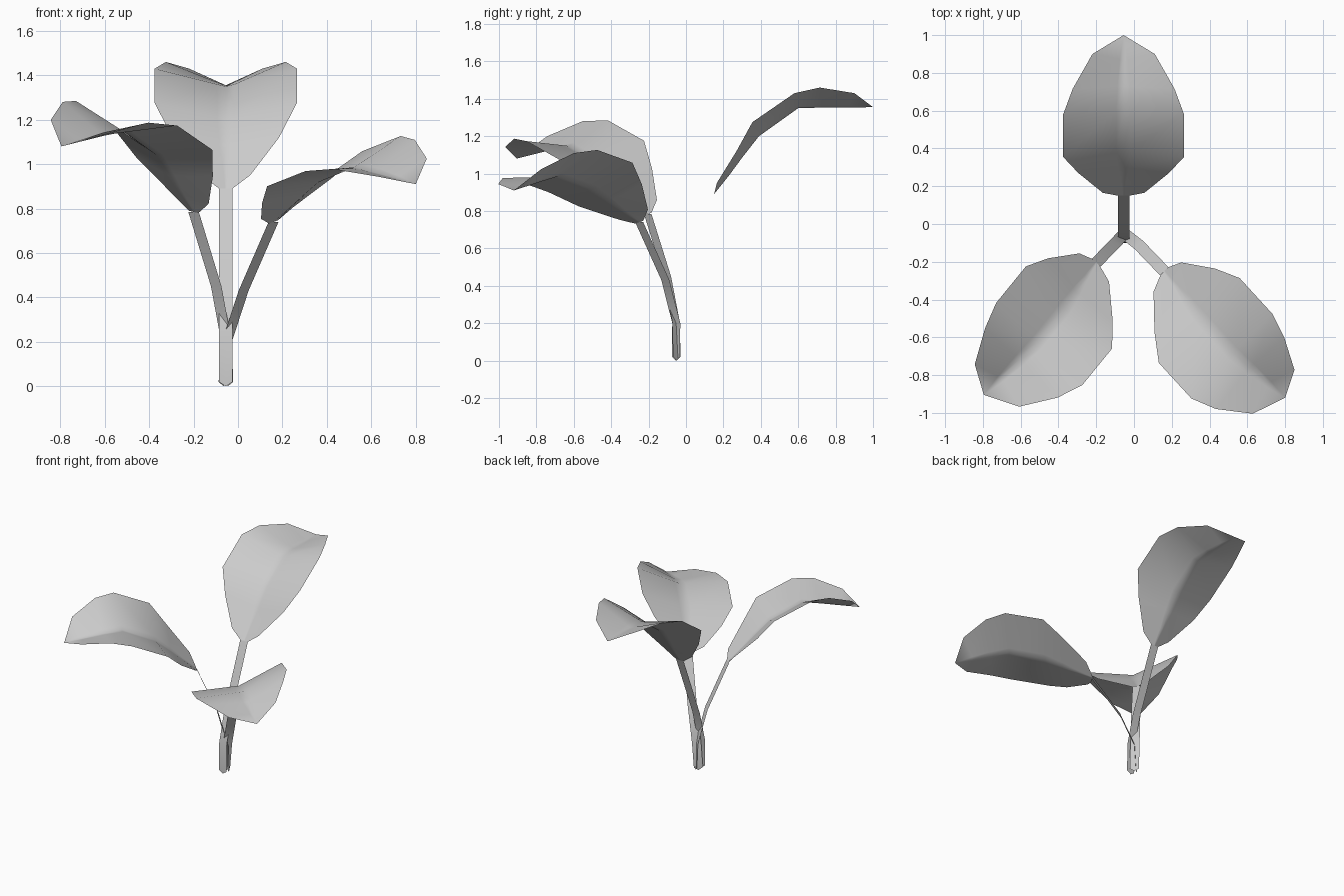
import bpy
from math import radians, atan2, hypot
from mathutils import Matrix, Vector

if "Cube" in bpy.data.objects:
    bpy.data.objects.remove(bpy.data.objects["Cube"])

# Leaf shape: midrib as (run, height), one edge as (half width, run, height)
BASE = Vector((0, 0.15, 0.89))
MIDRIB = [(0.15, 0.89), (0.23, 0.99), (0.30, 1.085), (0.39, 1.20),
          (0.60, 1.35), (0.73, 1.353), (0.87, 1.354)]
EDGE = [(0.03, 0.15, 0.89), (0.11, 0.165, 0.95), (0.24, 0.27, 1.12),
        (0.32, 0.355, 1.275), (0.32, 0.58, 1.43), (0.27, 0.715, 1.46),
        (0.165, 0.90, 1.43)]
COLUMNS = (-1, -0.12, 0, 0.12, 1)   # close inner columns keep the fold crisp
TIP = Vector((0, 1.0, 1.355))
CHORD = TIP - BASE


def make_object(name, verts, faces):
    mesh = bpy.data.meshes.new(name)
    mesh.from_pydata(verts, [], faces)
    mesh.shade_smooth()
    obj = bpy.data.objects.new(name, mesh)
    bpy.context.collection.objects.link(obj)
    return obj


def grid_faces(rows, cols):
    return [(r * cols + c, r * cols + c + 1, (r + 1) * cols + c + 1, (r + 1) * cols + c)
            for r in range(rows - 1) for c in range(cols - 1)]


def make_leaf(name, base, tip, roll, arch):
    """Folded leaf blade, aimed from base to tip and rolled about its length."""
    base, tip = Vector(base), Vector(tip)
    d = tip - base
    level = Matrix.Rotation(-atan2(CHORD.z, CHORD.y), 4, 'X')
    pitch = Matrix.Rotation(atan2(d.z, hypot(d.x, d.y)), 4, 'X')
    yaw = Matrix.Rotation(atan2(-d.x, d.y), 4, 'Z')
    size = Matrix.Diagonal((1, d.length / CHORD.length, arch, 1))
    m = (Matrix.Translation(base) @ yaw @ pitch
         @ Matrix.Rotation(radians(roll), 4, 'Y') @ size @ level
         @ Matrix.Translation(-BASE))
    verts = []
    for (my, mz), (w, ey, ez) in zip(MIDRIB, EDGE):
        for c in COLUMNS:
            t = abs(c)
            verts.append(Vector((w * c, my + (ey - my) * t, mz + (ez - mz) * t)))
    verts.append(TIP)
    rows, cols = len(MIDRIB), len(COLUMNS)
    faces = grid_faces(rows, cols)
    last = (rows - 1) * cols
    faces += [(last + c, last + c + 1, rows * cols) for c in range(cols - 1)]
    make_object(name, [m @ v for v in verts], faces)


def make_stem(name, path, heading):
    """Flat ribbon stem with a pointed foot, its width square to the heading."""
    h = Vector((heading[0], heading[1], 0)).normalized()
    side = Vector((h.y, -h.x, 0)) * 0.031
    verts = []
    for i, p in enumerate(path):
        p = Vector(p)
        lift = Vector((0, 0, 0.02 if i == 0 else 0))
        verts += [p - side + lift, p, p + side + lift]
    make_object(name, verts, grid_faces(len(path), 3))


# name, stem path (last point is the leaf base), leaf tip, roll, arch scale
PLANT = [
    ("back", [(-0.055, -0.10, 0.0), (-0.055, -0.098, 0.22),
              (-0.055, -0.04, 0.43), (-0.055, 0.15, 0.89)],
     (-0.055, 1.0, 1.355), 0, 1),
    ("left", [(-0.045, -0.05, 0.0), (-0.052, -0.052, 0.20),
              (-0.098, -0.10, 0.45), (-0.20, -0.205, 0.785)],
     (-0.795, -0.905, 1.08), -10.5, 1),
    ("right", [(-0.065, -0.053, 0.0), (-0.05, -0.052, 0.20),
               (0.025, -0.11, 0.43), (0.16, -0.25, 0.74)],
     (0.80, -0.92, 0.91), 14.5, 0.77),
]
for name, path, tip, roll, arch in PLANT:
    make_stem(name + "_stem", path, (tip[0] - path[-1][0], tip[1] - path[-1][1]))
    make_leaf(name + "_leaf", path[-1], tip, roll, arch)
